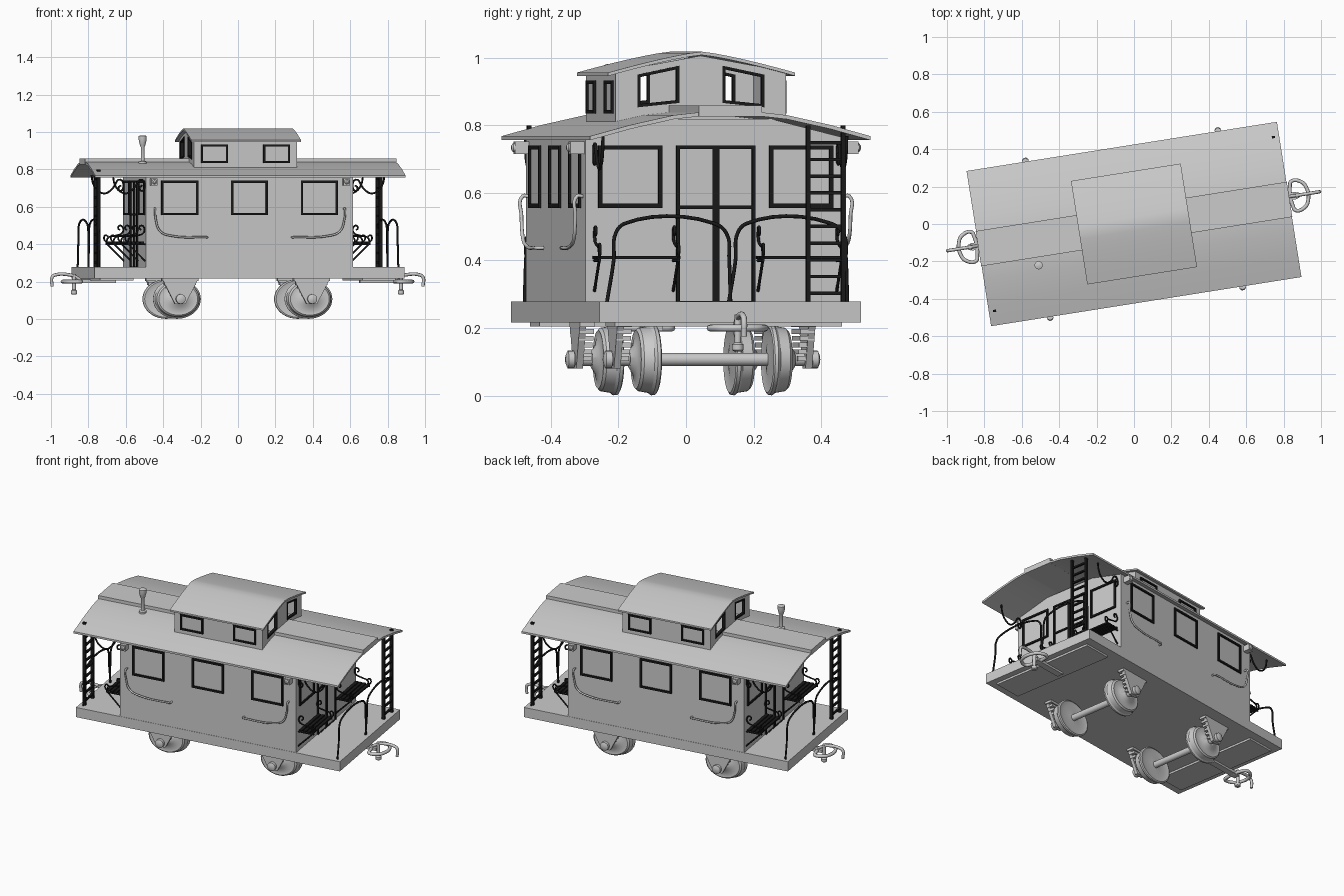
import bpy, bmesh, math
from mathutils import Vector

if "Cube" in bpy.data.objects:
    bpy.data.objects.remove(bpy.data.objects["Cube"])

YAW = math.radians(9)      # the whole car stands turned by nine degrees
VO = 0.02                  # running gear sits slightly off centre
black = bpy.data.materials.new("black_iron")
black.diffuse_color = (0.01, 0.01, 0.01, 1)
black.use_nodes = True
black.node_tree.nodes["Principled BSDF"].inputs["Base Color"].default_value = black.diffuse_color


def finish(name, bm, mat):
    bmesh.ops.recalc_face_normals(bm, faces=bm.faces)
    me = bpy.data.meshes.new(name)
    bm.to_mesh(me)
    bm.free()
    return link(name, me, mat)


def link(name, data, mat, turn=0.0):
    o = bpy.data.objects.new(name, data)
    bpy.context.collection.objects.link(o)
    o.rotation_euler.z = YAW + turn
    if mat and not data.materials:
        data.materials.append(mat)
    return o


def twin(o):
    """same part at the opposite end (half turn)"""
    return link(o.name + "_twin", o.data, None, math.pi)


def solid(name, parts, mat=None):
    """parts: (axis, polygon, lo, hi) prisms along u, v or z"""
    bm = bmesh.new()
    for axis, poly, lo, hi in parts:
        put = {'u': lambda a, b, t: (t, a, b), 'v': lambda a, b, t: (a, t, b),
               'z': lambda a, b, t: (a, b, t)}[axis]
        A = [bm.verts.new(put(a, b, lo)) for a, b in poly]
        B = [bm.verts.new(put(a, b, hi)) for a, b in poly]
        bm.faces.new(A)
        bm.faces.new(B)
        for i in range(len(A)):
            j = (i + 1) % len(A)
            bm.faces.new((A[i], A[j], B[j], B[i]))
    return finish(name, bm, mat)


def rect(a0, a1, b0, b1):
    return [(a0, b0), (a1, b0), (a1, b1), (a0, b1)]


def box(u0, u1, v0, v1, z0, z1):
    return ('z', rect(u0, u1, v0, v1), z0, z1)


def lathe(name, prof, c, axis='z', n=32, stretch=1.0, mat=None, flip=1):
    bm = bmesh.new()
    rings = []
    for r, h in prof:
        ring = []
        for i in range(n):
            a = 2 * math.pi * i / n
            p, q = r * math.cos(a), r * math.sin(a)
            d = {'z': (p, q, h), 'v': (p * stretch, h * flip, q)}[axis]
            ring.append(bm.verts.new(Vector(c) + Vector(d)))
        rings.append(ring)
    for A, B in zip(rings, rings[1:]):
        for i in range(n):
            j = (i + 1) % n
            bm.faces.new((A[i], A[j], B[j], B[i]))
    bm.faces.new(rings[0])
    bm.faces.new(rings[-1])
    return finish(name, bm, mat)


def tube(name, paths, r, mat=None, smooth=True, closed=False):
    cu = bpy.data.curves.new(name, 'CURVE')
    cu.dimensions = '3D'
    cu.bevel_depth, cu.bevel_resolution, cu.resolution_u = r, 2, 6
    cu.use_fill_caps = True
    for pts in paths:
        s = cu.splines.new('BEZIER')
        s.bezier_points.add(len(pts) - 1)
        s.use_cyclic_u = closed
        for b, p in zip(s.bezier_points, pts):
            b.co = p
            b.handle_left_type = b.handle_right_type = 'AUTO' if smooth else 'VECTOR'
    return link(name, cu, mat)


def frame(axis, pos, a0, a1, z0, z1, t=0.012):
    """four bars of a window frame on the plane axis = pos"""
    bars = [rect(a0, a1, z0, z0 + t), rect(a0, a1, z1 - t, z1),
            rect(a0, a0 + t, z0, z1), rect(a1 - t, a1, z0, z1)]
    return [(axis, b, pos - 0.008, pos + 0.008) for b in bars]


# floor and cabin body
solid("floor", [box(-.838, .838, -.392, .392, .217, .278)])
solid("cabin_body", [('u', [(-.39, .22), (.39, .22), (.39, .762), (.17, .818), (-.17, .818), (-.39, .762)], -.56, .56)])

# main roof, raised centre strip
top = [(-.42, .768), (-.30, .801), (-.17, .83), (-.08, .84), (0, .843), (.08, .84), (.17, .83), (.30, .801), (.42, .768)]
smooth = [solid("main_roof", [('u', top + [(v, z - .012) for v, z in reversed(top)], -.84, .84)])]
solid("roof_centre_strip", [box(-.842, .842, -.095, .095, .826, .858)])

# cupola: side walls, end walls with open slanted windows, arched roof
solid("cupola_sides", [box(-.279, .279, s * .25 - .005, s * .25 + .005, .795, .96) for s in (-1, 1)])
zb = lambda v: .873 - .104 * abs(v)
zt = lambda v: .99 - .21 * abs(v)
zr = lambda v: 1.006 - .185 * abs(v)
lo = lambda v: .795


def strip(v0, v1, f, g):
    return [(v0, f(v0)), (v1, f(v1)), (v1, g(v1)), (v0, g(v0))]


walls, bars = [], []
for s in (-1, 1):
    for a, b in ((0, .065), (.19, .255)):
        walls.append(strip(s * a, s * b, lo, zr))
    walls += [strip(s * .065, s * .19, lo, zb), strip(s * .065, s * .19, zt, zr)]
    bars += [strip(s * .065, s * .19, zb, lambda v: zb(v) + .009),
             strip(s * .065, s * .19, lambda v: zt(v) - .009, zt),
             strip(s * .065, s * .074, zb, zt), strip(s * .181, s * .19, zb, zt)]
cup = solid("cupola_end_wall", [('u', w, .269, .279) for w in walls])
cupf = solid("cupola_end_frames", [('u', w, .266, .283) for w in bars], black)
twin(cup), twin(cupf)
arc = [(v, 1.018 - .062 * abs(v / .28) ** 1.25) for v in [-.28 + .035 * i for i in range(17)]]
smooth.append(solid("cupola_roof", [('u', arc + [(v, z - .01) for v, z in reversed(arc)], -.297, .297)]))

# window frames along the sides
for s in (-1, 1):
    for i, u in enumerate((-.378, 0, .378)):
        solid("side_window_frame", frame('v', s * .39, u - .1, u + .1, .556, .74), black)
    for u in (-.168, .168):
        solid("cupola_window_frame", frame('v', s * .255, u - .072, u + .072, .835, .932, .01), black)

# end wall windows, double door
f = []
for s in (-1, 1):
    a, b = sorted((s * .16, s * .352))
    f += frame('u', .56, a, b, .556, .74)
    a, b = sorted((0, s * .118))
    f += frame('u', .56, a, b, .27, .74, .01) + [('u', rect(a, b, .553, .563), .552, .568)]
twin(solid("end_door_and_window_frames", f, black))

# ladder at one corner of each platform
lad = [box(.80, .818, v - .006, v + .006, .275, .80) for v in (.237, .342)]
lad += [box(.803, .815, .237, .342, .298 + .0495 * i, .308 + .0495 * i) for i in range(10)]
twin(solid("ladder", lad, black))

# platform railings
rails = []
for a, b in ((-.365, .005), (0, .355)):
    rails.append([(.81, a, .278), (.81, a + .02, .40), (.81, a + .028, .485), (.81, a + .055, .51),
                  (.81, b - .05, .51), (.81, b - .012, .48), (.81, b - .004, .40), (.81, b, .278)])
twin(tube("railing", rails, .0055, black))

# benches against the end walls: slats plus scrolled iron brackets
slats, irons = [], []
for s in (-1, 1):
    c = s * .245
    slats += [box(.568 + .024 * i, .586 + .024 * i, c - .125, c + .125, .405, .414) for i in range(4)]
    for v in (c - .118, c + .118):
        irons += [[(.56, v, .31), (.60, v, .35), (.655, v, .405)],
                  [(.56, v, .40), (.66, v, .40)],
                  [(.655, v, .41), (.645, v, .435), (.61, v, .445), (.57, v, .46), (.565, v, .485),
                   (.58, v, .50), (.592, v, .488), (.582, v, .475)],
                  [(.655, v, .41), (.668, v, .43), (.66, v, .448), (.645, v, .44)]]
twin(solid("bench_slats", slats, black))
twin(tube("bench_brackets", irons, .0045, black))

# scrolled brackets under the roof overhang
curls = [[(.575, s * .365, .715), (.59, s * .365, .70), (.578, s * .365, .685), (.563, s * .365, .71),
          (.58, s * .365, .745), (.62, s * .365, .70), (.66, s * .365, .672), (.70, s * .365, .685),
          (.725, s * .365, .72), (.735, s * .365, .768)] for s in (-1, 1)]
twin(tube("roof_bracket", curls, .005, black))

# side grab rails and marker lamps
for s in (-1, 1):
    grab = [[(e * .512, s * .39, .59), (e * .514, s * .408, .59), (e * .51, s * .412, .53), (e * .485, s * .412, .468),
             (e * .42, s * .412, .444), (e * .25, s * .412, .438), (e * .232, s * .408, .437),
             (e * .23, s * .39, .437)] for e in (-1, 1)]
    tube("grab_rail", grab, .0055)
    for e in (-1, 1):
        solid("marker_lamp", [box(e * .521 - .017, e * .521 + .017, s * .41 - .022, s * .41 + .022, .715, .752)])
        smooth.append(lathe("lamp_lens", [(.014, 0), (.013, .006), (.006, .011)], (e * .521, s * .43, .734), 'v', 16, flip=s))

# stove pipe
smooth.append(lathe("stove_pipe", [(.022, .815), (.022, .842), (.010, .846), (.010, .92), (.015, .93),
                                   (.022, .96), (.022, .978), (.012, .982)], (-.538, -.138, 0), n=16))

# axles, wheels and leaf-spring pedestals
for e in (-1, 1):
    u = e * .356
    smooth.append(lathe("axle", [(.019, -.31), (.019, .31)], (u, VO, .107), 'v', 20))
    for s in (-1, 1):
        prof = [(.025, -.03), (.07, -.022), (.098, -.03), (.105, -.026), (.106, -.016), (.099, -.008),
                (.094, .022), (.086, .03), (.075, .028), (.045, .036), (.025, .05)]
        smooth.append(lathe("wheel", prof, (u, VO + s * .197, .107), 'v', 40, 1.22, flip=s))
        smooth.append(lathe("axle_cap", [(.026, 0), (.026, .018), (.012, .024)], (u, VO + s * .30, .107), 'v', 20, flip=s))
        c = VO + s * .275
        ped = [('v', [(u - .1, .22), (u + .1, .22), (u + .028, .08), (u - .028, .08)], c + s * .012 - .01, c + s * .012 + .01)]
        for i in range(6):
            w = .098 - .0125 * i
            z = .217 - .02 * i
            ped.append(box(u - w, u + w, c - .022, c + .022, z - .014, z))
        solid("pedestal", ped)

# draft plates and couplers
for e in (-1, 1):
    a, b = sorted((e * .62, e * .80))
    solid("draft_plate", [box(a, b, -.34, .34, .205, .22)])
    v = .015
    solid("draft_bar", [box(*sorted((e * .66, e * .88)), v - .02, v + .02, .192, .21)])
    loop = [(e * .855, v - .055), (e * .865, v - .078), (e * .915, v - .07), (e * .94, v - .035), (e * .94, v + .035),
            (e * .915, v + .07), (e * .865, v + .078), (e * .855, v + .055)]
    tube("coupler_loop", [[(x, y, .2) for x, y in loop]], .01, closed=True)
    tube("coupler_hook", [[(e * .84, v, .20), (e * .875, v, .225), (e * .91, v, .236), (e * .985, v, .236),
                           (e * 1.003, v, .225), (e * 1.004, v, .175)]], .009)
    smooth.append(lathe("coupler_pin", [(.01, .13), (.017, .135), (.017, .152), (.01, .157), (.01, .24)], (e * .885, v, 0), n=16))

for o in bpy.context.selected_objects:
    o.select_set(False)
for o in smooth:
    o.select_set(True)
bpy.context.view_layer.objects.active = smooth[0]
bpy.ops.object.shade_smooth_by_angle()
